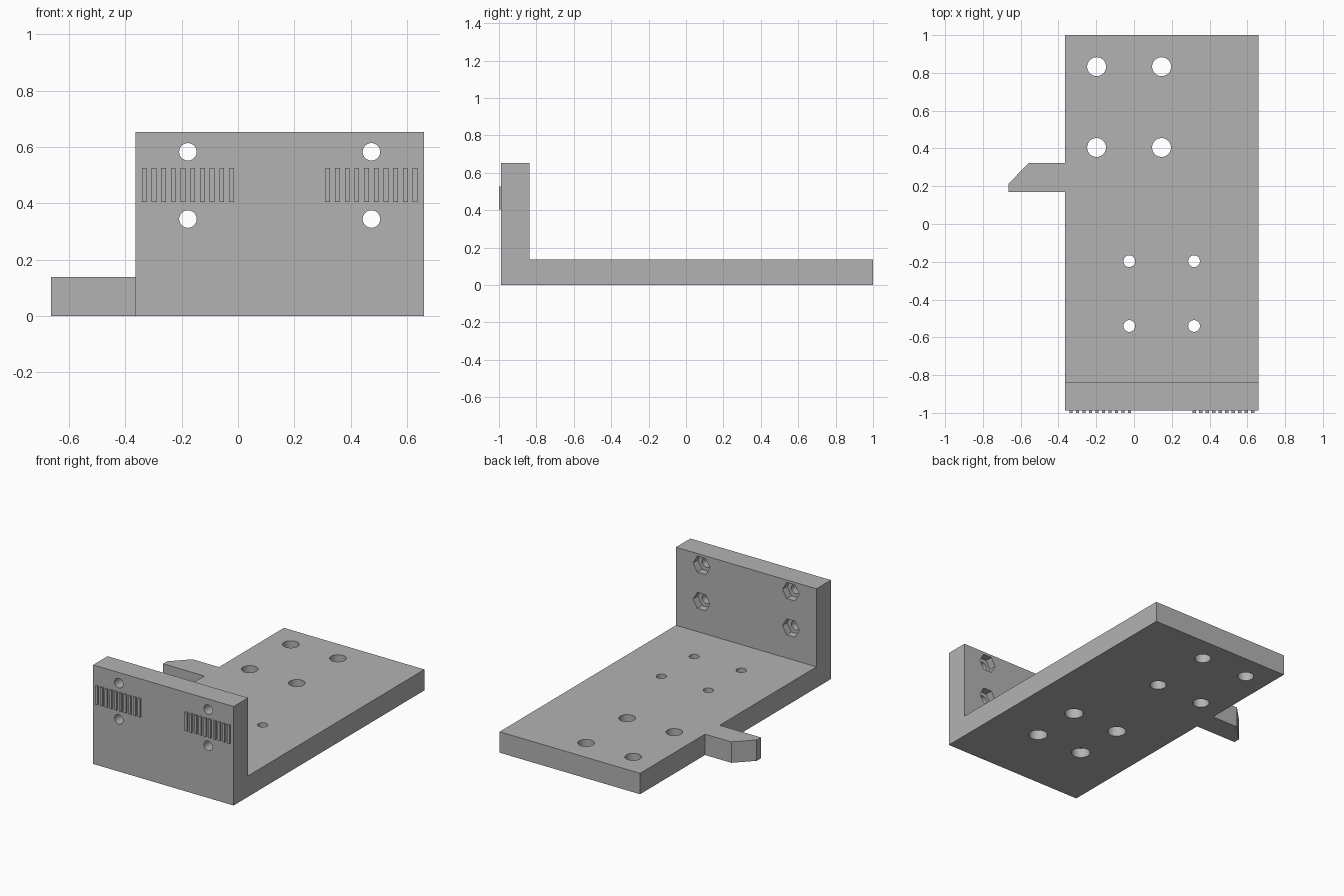
import bpy, bmesh, math
from mathutils import Matrix, Vector

cube = bpy.data.objects.get("Cube")
if cube:
    bpy.data.objects.remove(cube, do_unlink=True)

grey = bpy.data.materials.new("plain_grey")
grey.use_nodes = True
colour = (0.45, 0.45, 0.45, 1)
grey.diffuse_color = colour
grey.node_tree.nodes["Principled BSDF"].inputs["Base Color"].default_value = colour

LEFT, RIGHT = 0.66, -0.365
FRONT, BACK = -0.988, 1.0
INNER = -0.838
BASE, TOP = 0.138, 0.653


def finish(name, bm):
    bmesh.ops.recalc_face_normals(bm, faces=bm.faces)
    mesh = bpy.data.meshes.new(name)
    bm.to_mesh(mesh)
    bm.free()
    mesh.materials.append(grey)
    ob = bpy.data.objects.new(name, mesh)
    bpy.context.collection.objects.link(ob)
    return ob


def prism(name, points, offset):
    """Extrude a closed outline along an offset."""
    bm = bmesh.new()
    face = bm.faces.new([bm.verts.new(p) for p in points])
    ext = bmesh.ops.extrude_face_region(bm, geom=[face])
    bmesh.ops.translate(bm, vec=Vector(offset),
                        verts=[v for v in ext["geom"] if isinstance(v, bmesh.types.BMVert)])
    return finish(name, bm)


def drill(bm, centre, radius, depth, axis="Z", sides=40):
    """Add one cylinder of the drilling tool."""
    turn = Matrix.Rotation(math.pi / 2, 4, "X") if axis == "Y" else Matrix()
    spin = Matrix.Rotation(math.pi / 2 if sides == 6 else 0, 4, "Z")
    bmesh.ops.create_cone(bm, cap_ends=True, segments=sides, radius1=radius,
                          radius2=radius, depth=depth,
                          matrix=Matrix.Translation(centre) @ turn @ spin)


def boolean(target, tool, operation):
    mod = target.modifiers.new("cut", "BOOLEAN")
    mod.operation, mod.solver, mod.object = operation, "EXACT", tool
    bpy.context.view_layer.objects.active = target
    bpy.ops.object.modifier_apply(modifier=mod.name)
    bpy.data.objects.remove(tool, do_unlink=True)


# L-shaped bracket: base plate with upright front wall
outline = [(FRONT, 0), (BACK, 0), (BACK, BASE), (INNER, BASE), (INNER, TOP), (FRONT, TOP)]
bracket = prism("bracket", [(RIGHT, y, z) for y, z in outline], (LEFT - RIGHT, 0, 0))

# Side tab with a chamfered corner
tab = [(RIGHT + 0.05, 0.17), (-0.665, 0.17), (-0.665, 0.213), (-0.557, 0.323), (RIGHT + 0.05, 0.323)]
boolean(bracket, prism("side_tab", [(x, y, 0) for x, y in tab], (0, 0, BASE)), "UNION")

# Straight holes through the base and the wall
holes = bmesh.new()
for x in (-0.198, 0.146):
    for y in (0.405, 0.833):
        drill(holes, (x, y, BASE / 2), 0.05, 0.4)
for x in (-0.025, 0.318):
    for y in (-0.54, -0.197):
        drill(holes, (x, y, BASE / 2), 0.031, 0.4)
for x in (-0.178, 0.474):
    for z in (0.344, 0.583):
        drill(holes, (x, (FRONT + INNER) / 2, z), 0.031, 0.3, "Y")
boolean(bracket, finish("hole_cutter", holes), "DIFFERENCE")

# Screw head recesses below the base, hexagonal nut pockets behind the wall
pockets = bmesh.new()
for x in (-0.025, 0.318):
    for y in (-0.54, -0.197):
        drill(pockets, (x, y, 0), 0.057, 0.13)
for x in (-0.178, 0.474):
    for z in (0.344, 0.583):
        drill(pockets, (x, INNER, z), 0.061, 0.1, "Y", 6)
boolean(bracket, finish("pocket_cutter", pockets), "DIFFERENCE")

# Two rows of raised belt ribs on the front of the wall
for name, start in (("right_ribs", -0.333), ("left_ribs", 0.319)):
    ribs = bmesh.new()
    for i in range(10):
        place = Matrix.Translation((start + i * 0.0344, -0.99, 0.465))
        size = Matrix.Diagonal((0.017, 0.02, 0.122, 1))
        bmesh.ops.create_cube(ribs, size=1, matrix=place @ size)
    finish(name, ribs)

# Smooth hole walls, crisp edges elsewhere
bpy.ops.object.select_all(action="DESELECT")
bracket.select_set(True)
bpy.context.view_layer.objects.active = bracket
bpy.ops.object.shade_smooth_by_angle(angle=math.radians(30))
